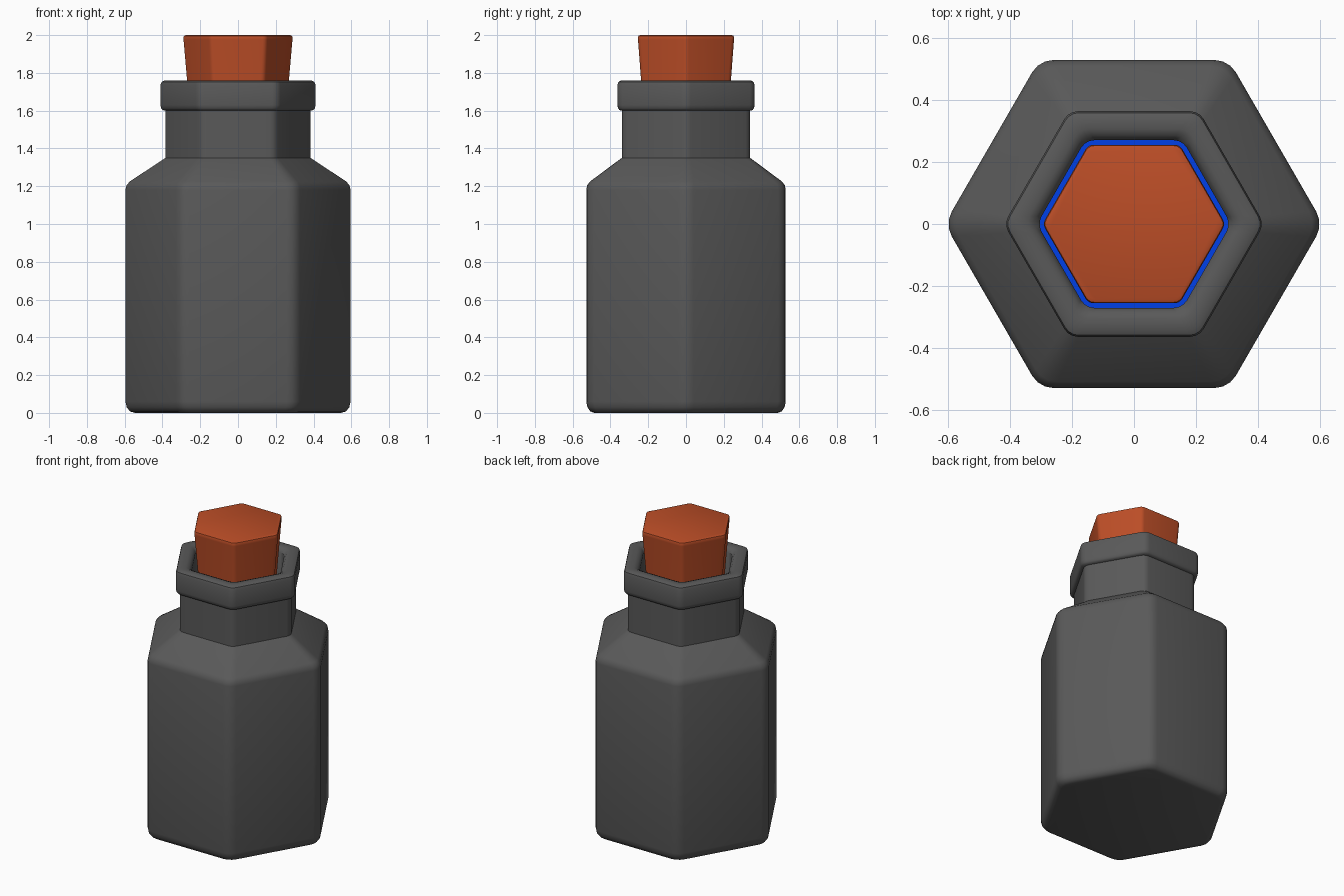
import bpy, bmesh, math

if "Cube" in bpy.data.objects:
    bpy.data.objects.remove(bpy.data.objects["Cube"])


def hex_ring(bm, apothem, z, radius):
    """Ring of a hexagon with rounded corners, corners on the x axis."""
    r = min(radius, apothem * 0.5)
    d = (apothem - r) / math.cos(math.radians(30))
    ring = []
    for k in range(6):
        a = math.radians(60 * k)
        for off in (-30, -10, 10, 30):
            t = a + math.radians(off)
            ring.append(bm.verts.new((d * math.cos(a) + r * math.cos(t),
                                      d * math.sin(a) + r * math.sin(t), z)))
    return ring


def hex_solid(name, profile, color):
    """Loft (apothem, z, corner radius) rings and cap both ends."""
    bm = bmesh.new()
    rings = [hex_ring(bm, *p) for p in profile]
    for lo, hi in zip(rings, rings[1:]):
        n = len(lo)
        for i in range(n):
            j = (i + 1) % n
            bm.faces.new((lo[i], lo[j], hi[j], hi[i]))
    bm.faces.new(rings[0][::-1])
    bm.faces.new(rings[-1])
    bmesh.ops.recalc_face_normals(bm, faces=bm.faces)
    me = bpy.data.meshes.new(name)
    bm.to_mesh(me)
    bm.free()
    ob = bpy.data.objects.new(name, me)
    bpy.context.collection.objects.link(ob)
    mat = bpy.data.materials.new(name)
    mat.diffuse_color = color
    mat.use_nodes = True
    mat.node_tree.nodes["Principled BSDF"].inputs["Base Color"].default_value = mat.diffuse_color
    me.materials.append(mat)
    bpy.ops.object.select_all(action='DESELECT')
    ob.select_set(True)
    bpy.context.view_layer.objects.active = ob
    bpy.ops.object.shade_smooth_by_angle(angle=math.radians(35))
    return ob


B, N, C = 0.08, 0.05, 0.03

# Bottle: outer body, shoulder, neck and lip, then back down the inner wall
hex_solid("bottle", [
    (0.485, 0.0, B), (0.507, 0.008, B), (0.522, 0.03, B), (0.528, 0.06, B),
    (0.528, 1.18, B), (0.523, 1.205, B), (0.508, 1.225, B),
    (0.34, 1.35, N), (0.34, 1.60, N),
    (0.352, 1.603, N), (0.36, 1.612, N), (0.363, 1.63, N),
    (0.363, 1.735, N), (0.358, 1.752, N), (0.343, 1.76, N),
    (0.305, 1.76, N), (0.285, 1.752, N), (0.27, 1.73, N),
    (0.27, 1.36, N), (0.48, 1.19, B), (0.48, 0.06, B),
], (0.1, 0.1, 0.1, 1))

# Liquid inside
hex_solid("liquid", [(0.47, 0.07, B), (0.47, 0.9, B)], (0.0, 0.05, 0.8, 1))

# Tapered stopper
hex_solid("cork", [
    (0.205, 1.45, C), (0.215, 1.46, C), (0.254, 1.975, C),
    (0.255, 1.985, C), (0.252, 1.996, C), (0.243, 2.0, C),
], (0.5, 0.075, 0.02, 1))
